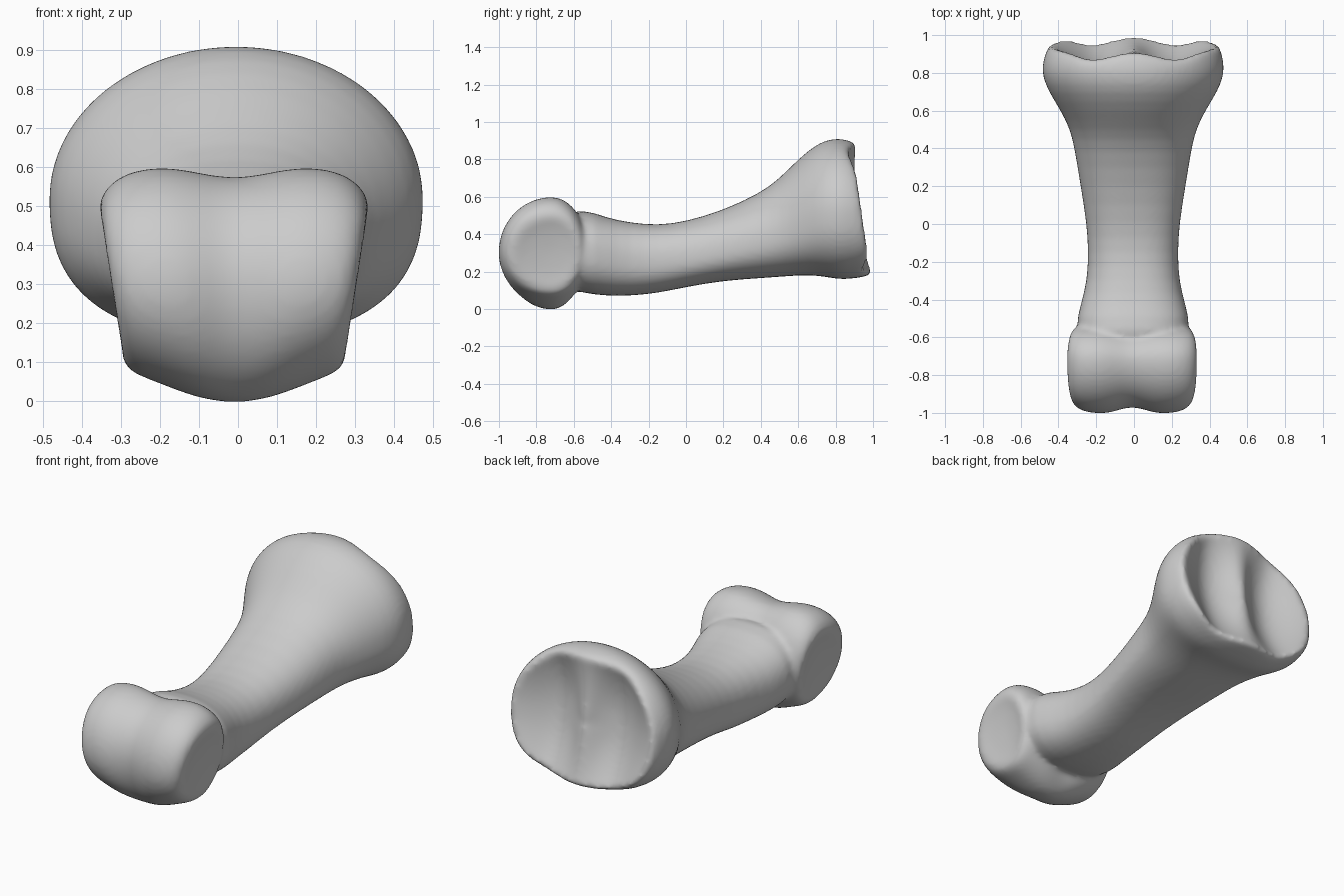
import bpy, bmesh, math

if "Cube" in bpy.data.objects:
    bpy.data.objects.remove(bpy.data.objects["Cube"])

N = 48  # points around each section
ANG = [2 * math.pi * i / N for i in range(N)]


def spow(v, e):
    return math.copysign(abs(v) ** e, v)


def loft(bm, rings):
    """Skin a list of closed rings and cap both ends."""
    vs = [[bm.verts.new(p) for p in r] for r in rings]
    faces = []
    for a, b in zip(vs, vs[1:]):
        for i in range(N):
            j = (i + 1) % N
            faces.append(bm.faces.new((a[i], a[j], b[j], b[i])))
    faces.append(bm.faces.new(vs[0]))
    faces.append(bm.faces.new(vs[-1]))
    bmesh.ops.recalc_face_normals(bm, faces=faces)


# Shaft and flared base: y, half width, bottom z, top z, z of widest point, squareness
SHAFT = [
    (-0.72, 0.25, 0.13, 0.50, 0.30, 0.85),
    (-0.55, 0.31, 0.085, 0.54, 0.32, 0.85),
    (-0.43, 0.278, 0.07, 0.488, 0.28, 0.85),
    (-0.30, 0.243, 0.07, 0.462, 0.25, 0.85),
    (-0.15, 0.237, 0.085, 0.447, 0.25, 0.85),
    (0.00, 0.245, 0.118, 0.468, 0.27, 0.85),
    (0.20, 0.278, 0.152, 0.528, 0.31, 0.88),
    (0.40, 0.310, 0.165, 0.622, 0.36, 0.92),
    (0.50, 0.333, 0.172, 0.698, 0.40, 0.95),
    (0.60, 0.383, 0.18, 0.802, 0.46, 0.97),
    (0.70, 0.447, 0.18, 0.885, 0.51, 1.0),
    (0.78, 0.48, 0.165, 0.913, 0.52, 1.0),
    (0.85, 0.483, 0.155, 0.910, 0.52, 1.0),
]


def section(hw, zb, zt, zc, e, s=1.0):
    pts = []
    for a in ANG:
        c, n = math.cos(a), math.sin(a)
        k = e if n >= 0 else 0.8
        h = (zt - zc) if n >= 0 else (zc - zb)
        pts.append((s * hw * spow(c, k), zc + s * h * spow(n, k)))
    return pts


def socket_y(x, z):
    """Two shallow cups with a ridge between them and a longer lower lip."""
    u, v = x / 0.45, (z - 0.52) / 0.37
    y = 0.94 - 0.05 * v + 0.02 * v * v + 0.01 * u * u
    y -= 0.04 * math.exp(-((abs(x) - 0.22) / 0.1) ** 2)
    ridge = 1 - 0.8 * math.exp(-(x / 0.08) ** 2)
    return y - 0.09 * max(0.0, 1 - u * u - v * v) * ridge


bm = bmesh.new()
rings = [[(x - 0.005, y, z) for x, z in section(*p)] for y, *p in SHAFT]
for s in (0.94, 0.87, 0.75, 0.6, 0.45, 0.3, 0.15, 0.03):
    rings.append([(x, socket_y(x, z), z) for x, z in section(*SHAFT[-1][1:], s)])
loft(bm, rings)

# Roller head: side position, front radius, top radius, bottom radius
HALF = [
    (0.0, 0.25, 0.272, 0.305),
    (0.15, 0.257, 0.276, 0.303),
    (0.35, 0.279, 0.292, 0.292),
    (0.55, 0.285, 0.30, 0.272),
    (0.78, 0.275, 0.287, 0.245),
    (0.93, 0.253, 0.25, 0.228),
    (1.0, 0.21, 0.20, 0.20),
    (0.96, 0.16, 0.15, 0.15),
    (0.94, 0.09, 0.09, 0.09),
    (0.93, 0.01, 0.01, 0.01),
]
rolls = [(-t, *r) for t, *r in reversed(HALF[1:])] + HALF
rings = []
for t, rf, rt, rb in rolls:
    ring = []
    for a in ANG:
        c, n = math.cos(a), math.sin(a)
        y = -0.72 + c * (rf if c < 0 else 0.7 * rf)
        z = 0.302 + n * (rt if n > 0 else rb)
        ring.append((t * (0.272 + 0.16 * min(z, 0.5)) - 0.01, y, z))
    rings.append(ring)
loft(bm, rings)

# Fuse head and shaft into one smooth bone
mesh = bpy.data.meshes.new("bone")
bm.to_mesh(mesh)
bm.free()
bone = bpy.data.objects.new("bone", mesh)
bpy.context.collection.objects.link(bone)

sub = bone.modifiers.new("round", 'SUBSURF')
sub.levels = sub.render_levels = 1
fuse = bone.modifiers.new("fuse", 'REMESH')
fuse.mode = 'VOXEL'
fuse.voxel_size = 0.014
fuse.use_smooth_shade = True
soft = bone.modifiers.new("soften", 'SMOOTH')
soft.factor = 0.5
soft.iterations = 6

mat = bpy.data.materials.new("bone grey")
mat.diffuse_color = (0.6, 0.6, 0.6, 1)
mat.use_nodes = True
mat.node_tree.nodes["Principled BSDF"].inputs["Base Color"].default_value = mat.diffuse_color
mesh.materials.append(mat)
for p in mesh.polygons:
    p.use_smooth = True
